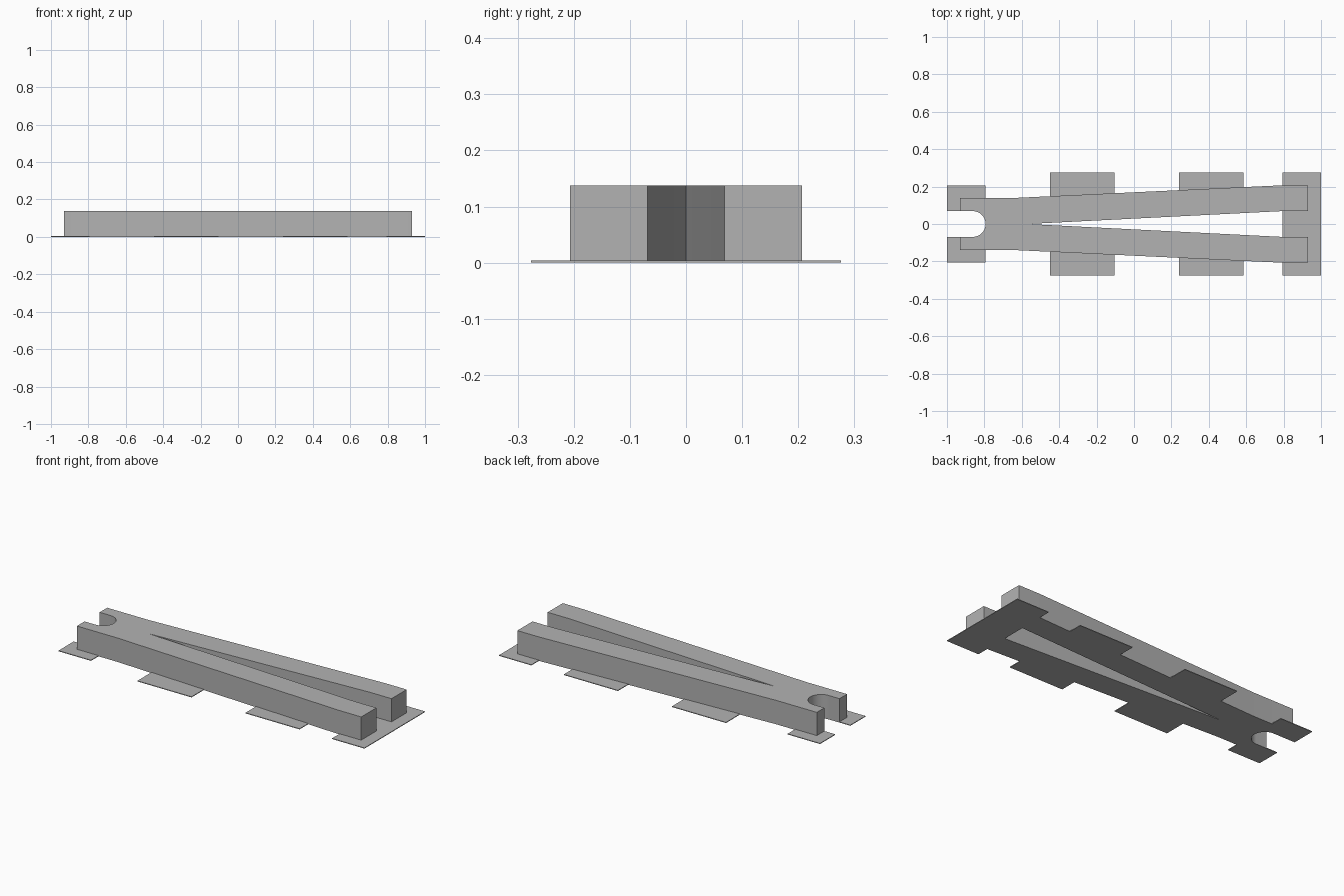
import bpy, bmesh, math

cube = bpy.data.objects.get("Cube")
if cube:
    bpy.data.objects.remove(cube, do_unlink=True)

U = 2 / 29            # layout module
HEIGHT = 2 * U
PLATE = 0.004
SLOT_X = -1 + 2 * U   # centre of the rounded slot end
END_X = 1 - U         # both ends of the body
STRAIGHT_X = 1 - 3 * U
TAPER_X = -0.67
TIP_X = -0.57

grey = bpy.data.materials.new("plain grey")
grey.use_nodes = True
grey.diffuse_color = (0.45, 0.45, 0.45, 1)
grey.node_tree.nodes["Principled BSDF"].inputs["Base Color"].default_value = grey.diffuse_color


def outer_y(x):
    """Half width of the tapered body at x."""
    t = (x - TAPER_X) / (STRAIGHT_X - TAPER_X)
    return U * (2 + min(max(t, 0), 1))


def slot(start_x, steps=12):
    """Half of the round-ended slot, from the centre line out to start_x."""
    arc = [(SLOT_X + U * math.cos(a), U * math.sin(a))
           for a in (math.pi / 2 * i / steps for i in range(steps + 1))]
    return arc + [(start_x, U)]


def mirrored_slab(name, half, z0, z1):
    """Mirror a half outline across y = 0 and extrude it."""
    bm = bmesh.new()
    for side in (1, -1):
        verts = [bm.verts.new((x, y * side, z0)) for x, y in half]
        bm.faces.new(verts)
    bmesh.ops.remove_doubles(bm, verts=bm.verts[:], dist=1e-5)
    result = bmesh.ops.extrude_face_region(bm, geom=bm.faces[:], use_keep_orig=True)
    for v in result["geom"]:
        if isinstance(v, bmesh.types.BMVert):
            v.co.z = z1
    bmesh.ops.recalc_face_normals(bm, faces=bm.faces[:])
    mesh = bpy.data.meshes.new(name)
    bm.to_mesh(mesh)
    bm.free()
    mesh.materials.append(grey)
    obj = bpy.data.objects.new(name, mesh)
    bpy.context.collection.objects.link(obj)
    bpy.ops.object.select_all(action='DESELECT')
    obj.select_set(True)
    bpy.context.view_layer.objects.active = obj
    bpy.ops.object.shade_smooth_by_angle(angle=math.radians(30))
    return obj


# Forked body: slot at one end, long V between two arms at the other
body = slot(-END_X) + [
    (-END_X, 2 * U), (TAPER_X, 2 * U), (STRAIGHT_X, 3 * U), (END_X, 3 * U),
    (END_X, U), (STRAIGHT_X, U), (TIP_X, 0)]
mirrored_slab("forked_body", body, PLATE, HEIGHT)

# Thin base plate: end tabs, two side tabs per side, and a bar across the arms
base = slot(-1) + [(-1, 3 * U), (-1 + 3 * U, 3 * U), (-1 + 3 * U, 2 * U), (TAPER_X, 2 * U)]
for first, last in ((8, 13), (18, 23)):
    x0, x1 = -1 + first * U, -1 + last * U
    base += [(x0, outer_y(x0)), (x0, 4 * U), (x1, 4 * U), (x1, outer_y(x1))]
base += [(STRAIGHT_X, 3 * U), (STRAIGHT_X, 4 * U), (1, 4 * U), (1, 0),
         (STRAIGHT_X, 0), (STRAIGHT_X, U), (TIP_X, 0)]
mirrored_slab("base_plate", base, 0, PLATE)
